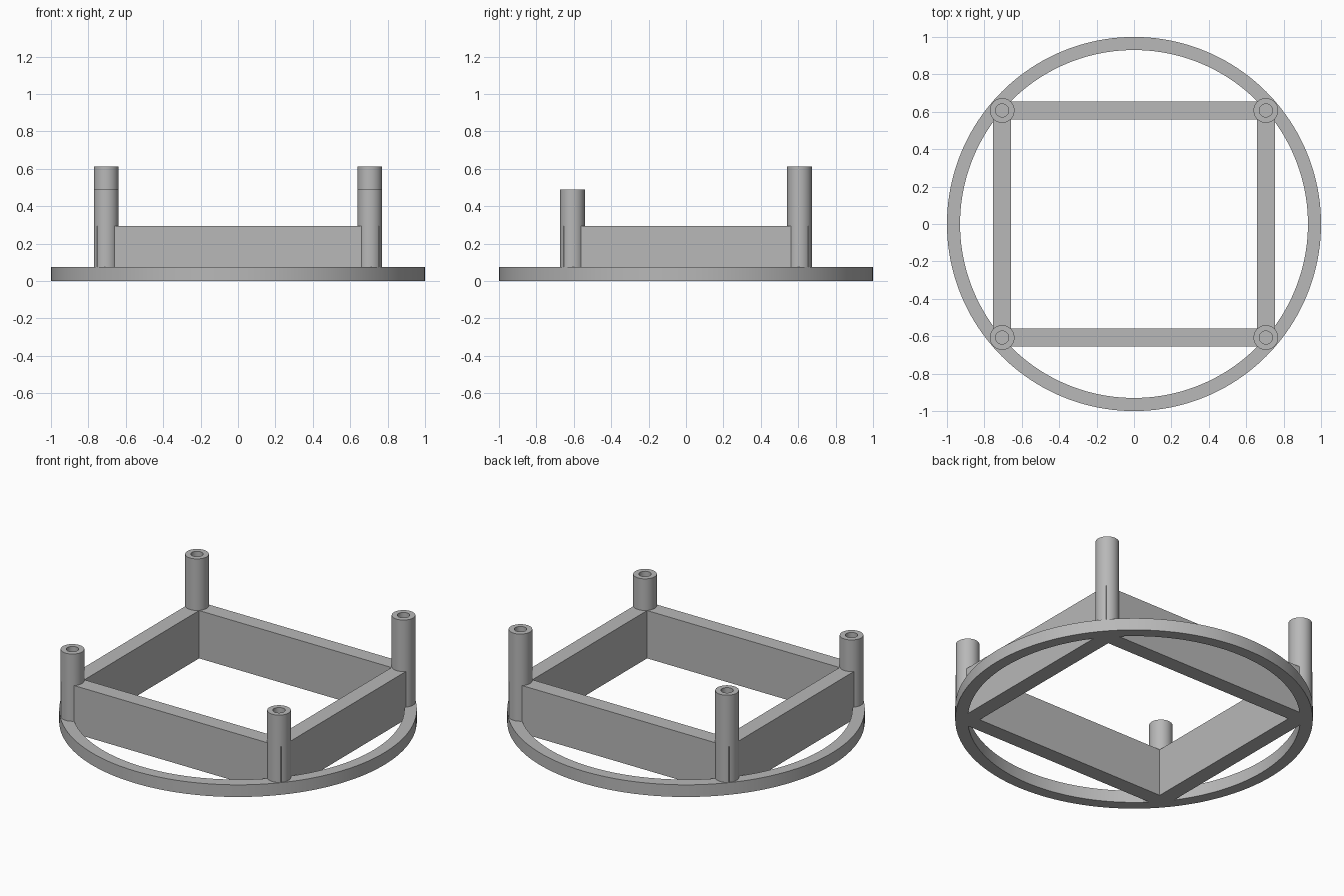
import bpy, math

if "Cube" in bpy.data.objects:
    bpy.data.objects.remove(bpy.data.objects["Cube"])

POST_X, POST_Y, POST_R, HOLE_R = 0.705, 0.607, 0.066, 0.035
WALL_W, WALL_H = 0.096, 0.295
RING_H = 0.075
HOLE_DEPTH = 0.25

grey = bpy.data.materials.new("plain grey")
grey.diffuse_color = (0.48, 0.48, 0.48, 1)
grey.use_nodes = True
grey.node_tree.nodes["Principled BSDF"].inputs["Base Color"].default_value = grey.diffuse_color


def cylinder(name, radius, z0, z1, x=0, y=0, sides=48):
    bpy.ops.mesh.primitive_cylinder_add(vertices=sides, radius=radius, depth=z1 - z0,
                                        location=(x, y, (z0 + z1) / 2))
    bpy.context.object.name = name
    return bpy.context.object


def box(name, sx, sy, z0, z1):
    bpy.ops.mesh.primitive_cube_add(size=1, location=(0, 0, (z0 + z1) / 2))
    ob = bpy.context.object
    ob.name = name
    ob.scale = (sx, sy, z1 - z0)
    bpy.ops.object.transform_apply(location=False, rotation=False, scale=True)
    return ob


def boolean(ob, other, operation):
    """Apply a boolean and discard the second object."""
    mod = ob.modifiers.new("bool", 'BOOLEAN')
    mod.object, mod.operation, mod.solver = other, operation, 'EXACT'
    bpy.context.view_layer.objects.active = ob
    bpy.ops.object.modifier_apply(modifier=mod.name)
    bpy.data.objects.remove(other, do_unlink=True)


# Round base ring
base = cylinder("base_ring_frame", 1.0, 0, RING_H, sides=160)
boolean(base, cylinder("ring_cutter", 0.93, -0.1, 0.2, sides=160), 'DIFFERENCE')

# Rectangular wall frame
frame = box("wall_frame", 2 * POST_X + WALL_W, 2 * POST_Y + WALL_W, 0, WALL_H)
boolean(frame, box("frame_cutter", 2 * POST_X - WALL_W, 2 * POST_Y - WALL_W, -0.1, 0.5),
        'DIFFERENCE')
boolean(base, frame, 'UNION')

# Corner posts with screw holes, taller at the back
for sx in (-1, 1):
    for sy, top in ((-1, 0.49), (1, 0.613)):
        x, y = sx * POST_X, sy * POST_Y
        boolean(base, cylinder("post", POST_R, 0.02, top, x, y), 'UNION')
        boolean(base, cylinder("hole", HOLE_R, top - HOLE_DEPTH, top + 0.1, x, y, 32),
                'DIFFERENCE')

base.data.materials.clear()
base.data.materials.append(grey)
for p in base.data.polygons:
    p.material_index = 0
bpy.ops.object.select_all(action='DESELECT')
base.select_set(True)
bpy.context.view_layer.objects.active = base
bpy.ops.object.shade_smooth_by_angle(angle=math.radians(30))
